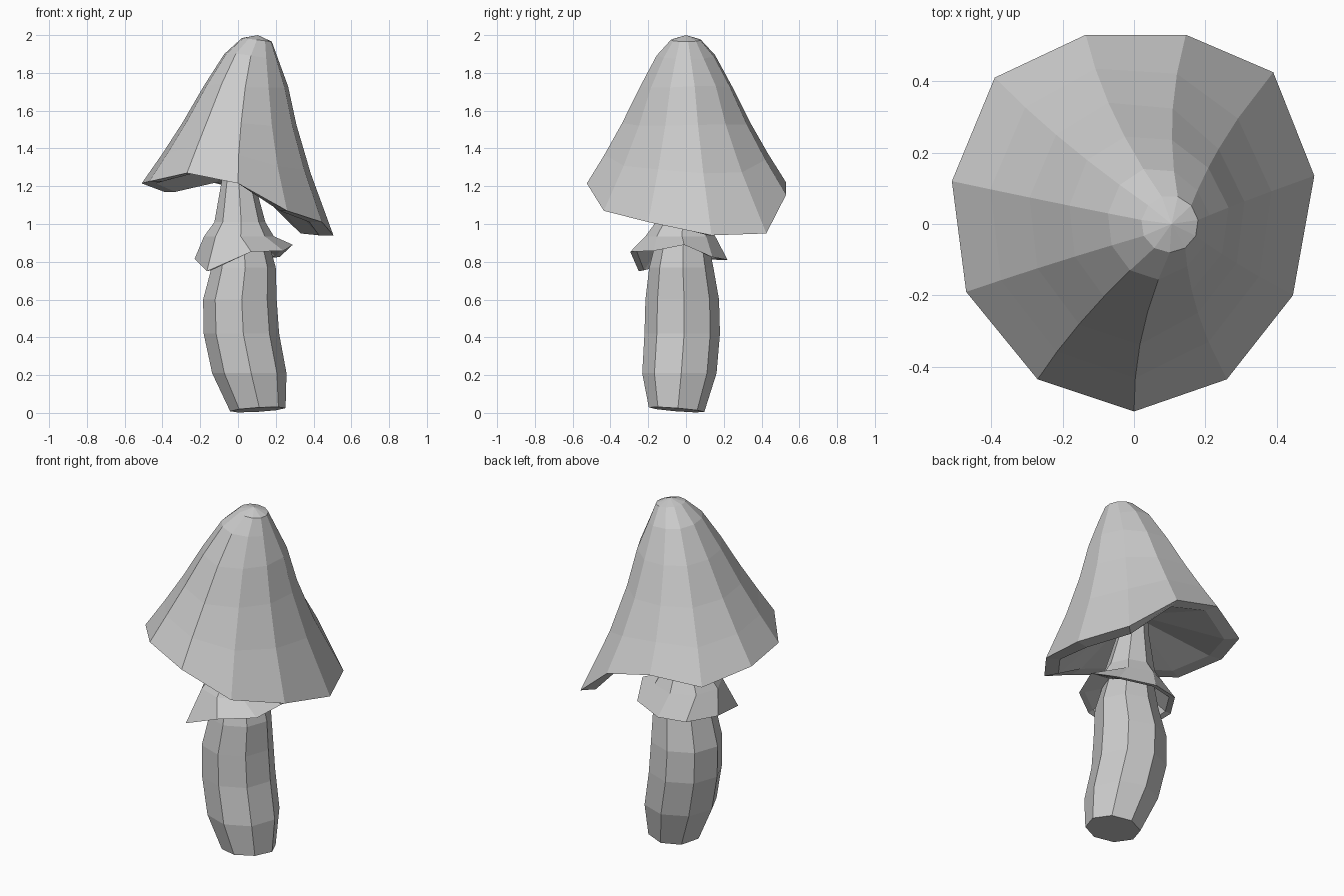
import bpy
import bmesh
from math import cos, sin, pi
from mathutils import Vector

cube = bpy.data.objects.get("Cube")
if cube:
    bpy.data.objects.remove(cube)

grey = bpy.data.materials.new("plain grey")
grey.use_nodes = True
grey.diffuse_color = (0.6, 0.6, 0.6, 1)
grey.node_tree.nodes["Principled BSDF"].inputs["Base Color"].default_value = (0.6, 0.6, 0.6, 1)


def circle(cx, cy, z, r, n, start, tilt=(0, 0)):
    """Ring of n points, optionally tilted along x and y."""
    pts = []
    for i in range(n):
        a = start + 2 * pi * i / n
        dx, dy = r * cos(a), r * sin(a)
        pts.append(Vector((cx + dx, cy + dy, z + tilt[0] * dx + tilt[1] * dy)))
    return pts


def inset(ring, scale, lift):
    """Shrink a ring towards its centre and raise it."""
    mid = sum(ring, Vector()) / len(ring)
    return [Vector((mid.x + (p.x - mid.x) * scale, mid.y + (p.y - mid.y) * scale, p.z + lift))
            for p in ring]


def loft(name, rings, first_tip=None, last_tip=None):
    """Skin consecutive rings; close the ends with a fan to a tip or a flat face."""
    bm = bmesh.new()
    loops = [[bm.verts.new(p) for p in ring] for ring in rings]
    n = len(loops[0])
    for a, b in zip(loops, loops[1:]):
        for i in range(n):
            j = (i + 1) % n
            bm.faces.new((a[i], a[j], b[j], b[i]))
    for loop, tip in ((loops[0], first_tip), (loops[-1], last_tip)):
        if tip is None:
            bm.faces.new(loop)
        else:
            v = bm.verts.new(tip)
            for i in range(n):
                bm.faces.new((loop[i], loop[(i + 1) % n], v))
    bmesh.ops.recalc_face_normals(bm, faces=bm.faces)
    mesh = bpy.data.meshes.new(name)
    bm.to_mesh(mesh)
    bm.free()
    mesh.materials.append(grey)
    obj = bpy.data.objects.new(name, mesh)
    bpy.context.collection.objects.link(obj)
    return obj


# Cap: drooping eleven-sided hood with a shallow cone underneath
rim = [Vector(p) for p in (
    (0, -.525, 1.215), (.26, -.435, 1.07), (.445, -.2, 1.01), (.505, .135, .94),
    (.39, .425, .95), (.145, .53, 1.155), (-.135, .53, 1.22), (-.39, .41, 1.17),
    (-.51, .12, 1.215), (-.47, -.19, 1.225), (-.27, -.435, 1.27))]
crown = circle(.1, 0, 1.975, .08, 11, -pi / 2, (-.12, 0))
# (inward, upward) fractions from rim to crown, on the level and drooping sides
level = ((.21, .2), (.42, .42), (.63, .67), (.83, .89))
droop = ((.35, .32), (.58, .57), (.72, .77), (.89, .91))
outer = [rim]
for (f0, g0), (f1, g1) in zip(level, droop):
    ring = []
    for p, q in zip(rim, crown):
        w = min(1, max(0, (1.215 - p.z) / .27))
        f, g = f0 + (f1 - f0) * w, g0 + (g1 - g0) * w
        bend = .2 * f * (1 - f) * abs(p.y)
        ring.append(Vector((p.x + (q.x - p.x) * f - bend, p.y + (q.y - p.y) * f,
                            p.z + (q.z - p.z) * g)))
    outer.append(ring)
outer.append(crown)
underside = [circle(.01, 0, 1.33, .07, 11, -pi / 2), inset(rim, .85, 0)]
loft("cap", underside + outer, last_tip=(.105, 0, 2.0))

# Stem: bent octagonal column, (x, y, z, radius) from foot to neck
stem = [(.06, -.035, .21, .197), (.018, -.02, .42, .2), (.01, -.02, .6, .195),
        (.03, -.025, .77, .17), (.02, -.02, .95, .13)]
foot = circle(.105, -.05, .017, .147, 8, .05, (.06, -.08))
loft("stem", [foot] + [circle(x, y, z, r, 8, .05) for x, y, z, r in stem])

# Skirt and neck: flared ragged collar running up into the cap
hem = [Vector(p) for p in (
    (.29, -.01, .89), (.22, .14, .825), (.03, .22, .81), (-.13, .185, .81),
    (-.23, .03, .815), (-.165, -.25, .75), (.07, -.295, .853), (.24, -.17, .858))]
collar = [circle(.01, -.02, .91, .13, 8, .05), inset(hem, .88, .005), hem,
          circle(.005, -.03, .935, .185, 8, .05),
          circle(.01, -.025, 1.01, .135, 8, .05),
          circle(0, -.01, 1.22, .088, 8, .05),
          circle(.01, 0, 1.5, .07, 8, .05)]
loft("skirt_and_neck", collar)
